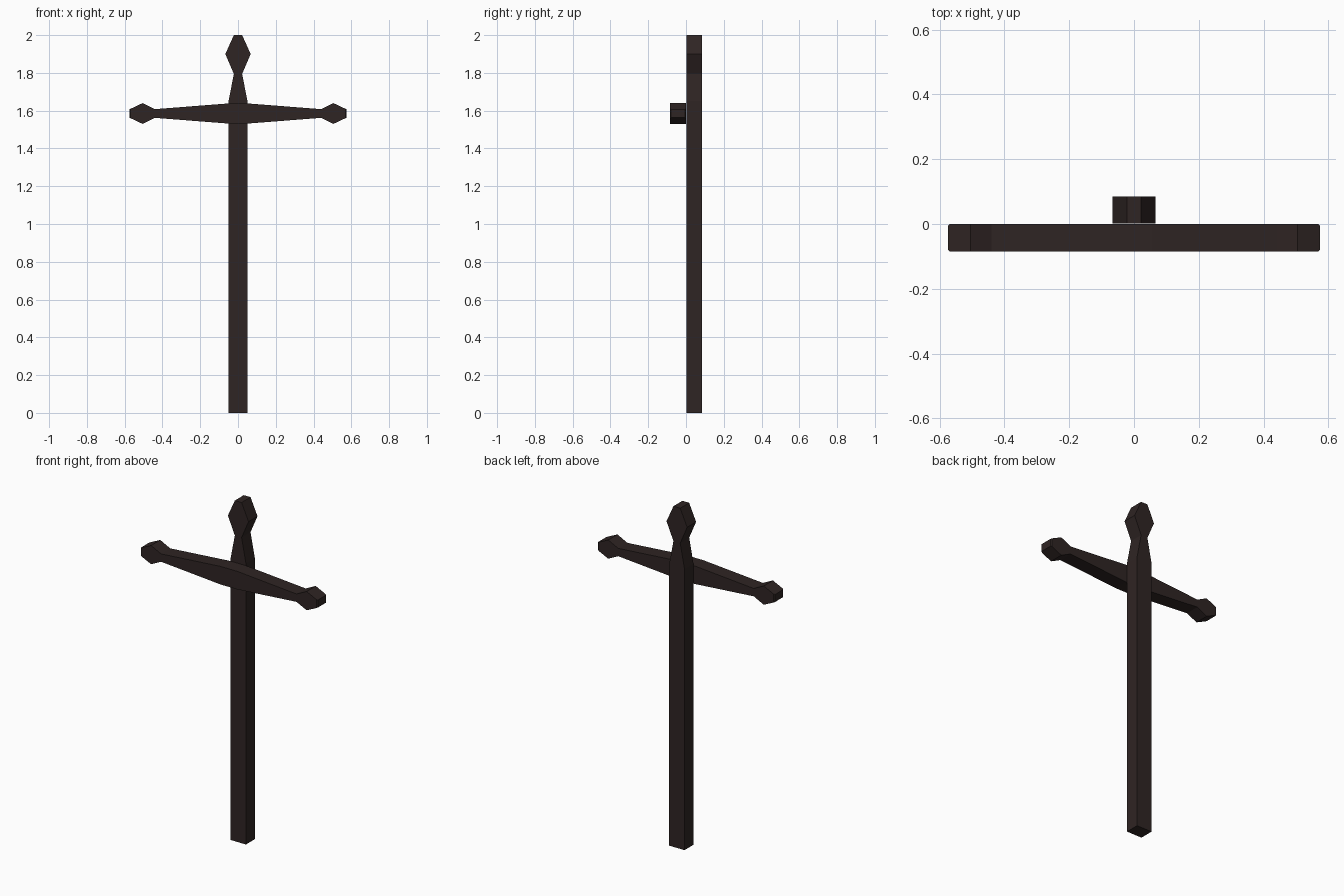
import bpy, bmesh

if "Cube" in bpy.data.objects:
    bpy.data.objects.remove(bpy.data.objects["Cube"])

wood = bpy.data.materials.new("dark_wood")
wood.diffuse_color = (0.028, 0.018, 0.017, 1.0)
wood.use_nodes = True
wood.node_tree.nodes["Principled BSDF"].inputs["Base Color"].default_value = wood.diffuse_color


def slab(name, outline, y0, y1, chamfer_x=None):
    """Extrude an (x, z) outline from y0 to y1; optionally chamfer upright end edges."""
    bm = bmesh.new()
    face = bm.faces.new([bm.verts.new((x, y0, z)) for x, z in outline])
    ext = bmesh.ops.extrude_face_region(bm, geom=[face])["geom"]
    for v in ext:
        if isinstance(v, bmesh.types.BMVert):
            v.co.y = y1
    if chamfer_x:
        ends = [e for e in bm.edges if all(abs(v.co.x) > chamfer_x for v in e.verts)
                and abs(e.verts[0].co.z - e.verts[1].co.z) > 0.01]
        bmesh.ops.bevel(bm, geom=ends, offset=0.006, segments=1, affect='EDGES')
    bmesh.ops.recalc_face_normals(bm, faces=bm.faces)
    mesh = bpy.data.meshes.new(name)
    bm.to_mesh(mesh)
    bm.free()
    mesh.materials.append(wood)
    obj = bpy.data.objects.new(name, mesh)
    bpy.context.collection.objects.link(obj)
    return obj


# Upright post: straight shaft, tapered neck, faceted finial
post = [(0.05, 0), (0.05, 1.65), (0.022, 1.795), (0.067, 1.9), (0.022, 2.0)]
slab("upright_post", post + [(-x, z) for x, z in reversed(post)], 0.002, 0.085)

# Crossbar in front of the post: tapers outward, faceted finials at both ends
bar_z = 1.585
right = [(0.055, 0.053), (0.44, 0.023), (0.505, 0.055), (0.575, 0.022)]
upper = [(-x, h) for x, h in reversed(right)] + right
bar = [(x, bar_z + h) for x, h in upper] + [(x, bar_z - h) for x, h in reversed(upper)]
slab("crossbar", bar, -0.085, 0.0, chamfer_x=0.57)
